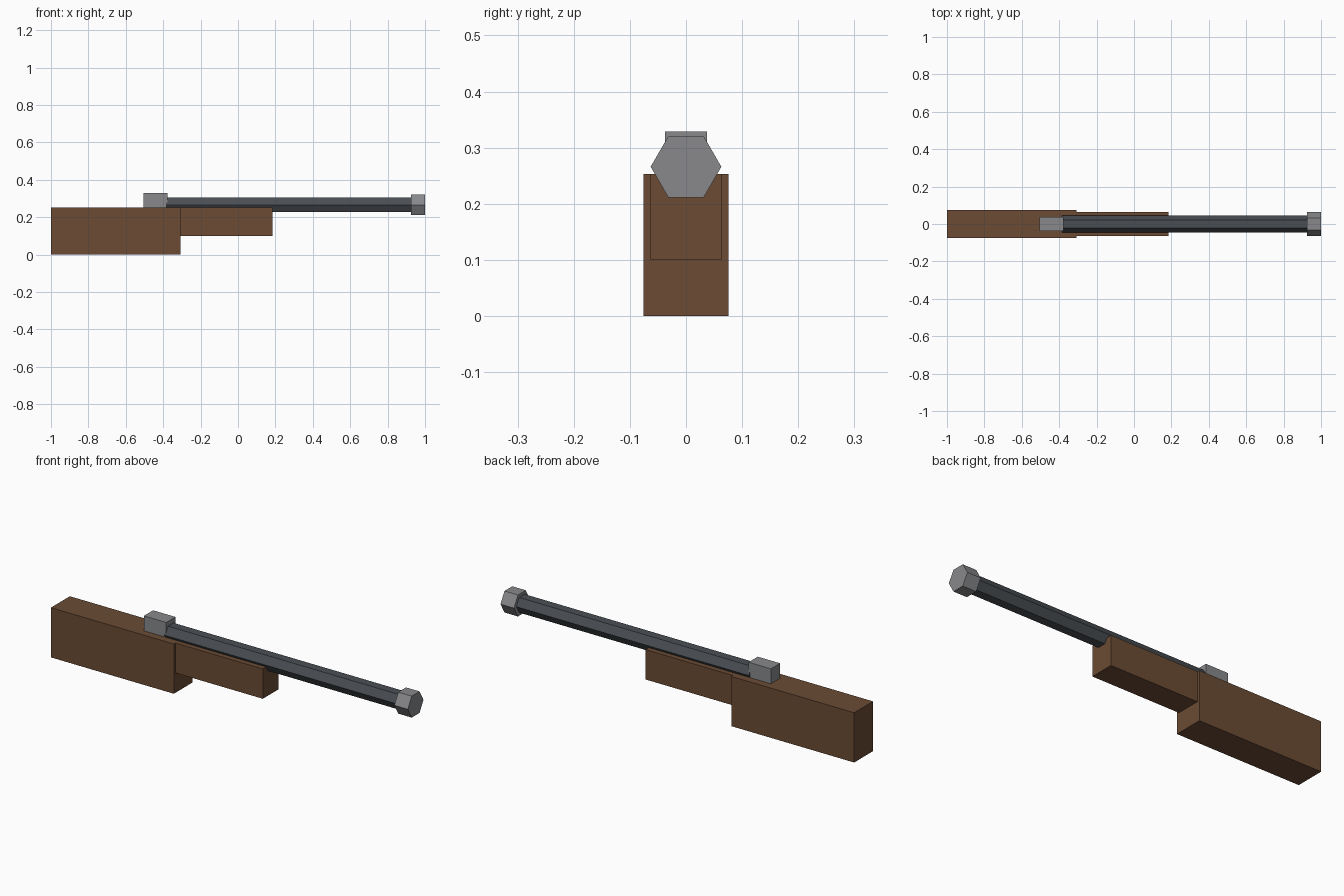
import bpy
import math

if "Cube" in bpy.data.objects:
    bpy.data.objects.remove(bpy.data.objects["Cube"])


def srgb(r, g, b):
    def lin(c):
        c /= 255
        return c / 12.92 if c <= 0.04045 else ((c + 0.055) / 1.055) ** 2.4
    return (lin(r), lin(g), lin(b), 1.0)


def material(name, rgb):
    mat = bpy.data.materials.new(name)
    mat.diffuse_color = srgb(*rgb)
    mat.use_nodes = True
    mat.node_tree.nodes["Principled BSDF"].inputs["Base Color"].default_value = mat.diffuse_color
    return mat


def finish(name, mat):
    obj = bpy.context.object
    obj.name = name
    obj.data.materials.append(mat)
    bpy.ops.object.transform_apply(location=True, rotation=True, scale=True)
    return obj


def box(name, mat, x0, x1, half_y, z0, z1):
    bpy.ops.mesh.primitive_cube_add(
        size=1, location=((x0 + x1) / 2, 0, (z0 + z1) / 2))
    bpy.context.object.scale = (x1 - x0, 2 * half_y, z1 - z0)
    return finish(name, mat)


def hex_bar(name, mat, x0, x1, radius, z):
    # six-sided prism along x, with corners pointing to the sides
    bpy.ops.mesh.primitive_cylinder_add(
        vertices=6, radius=radius, depth=x1 - x0,
        location=((x0 + x1) / 2, 0, z), rotation=(0, math.pi / 2, 0))
    return finish(name, mat)


wood = material("brown wood", (107, 75, 52))
steel = material("dark steel", (74, 78, 84))
light_metal = material("light grey metal", (136, 137, 140))

# Wooden body
box("stock", wood, -1.0, -0.308, 0.076, 0.0, 0.253)
box("fore_end", wood, -0.308, 0.184, 0.063, 0.101, 0.253)

# Metal parts
AXIS_Z = 0.266
box("rear_block", light_metal, -0.504, -0.378, 0.037, 0.253, 0.329)
hex_bar("barrel", steel, -0.385, 0.926, 0.0443, AXIS_Z)
hex_bar("muzzle_cap", light_metal, 0.924, 1.0, 0.063, AXIS_Z)
